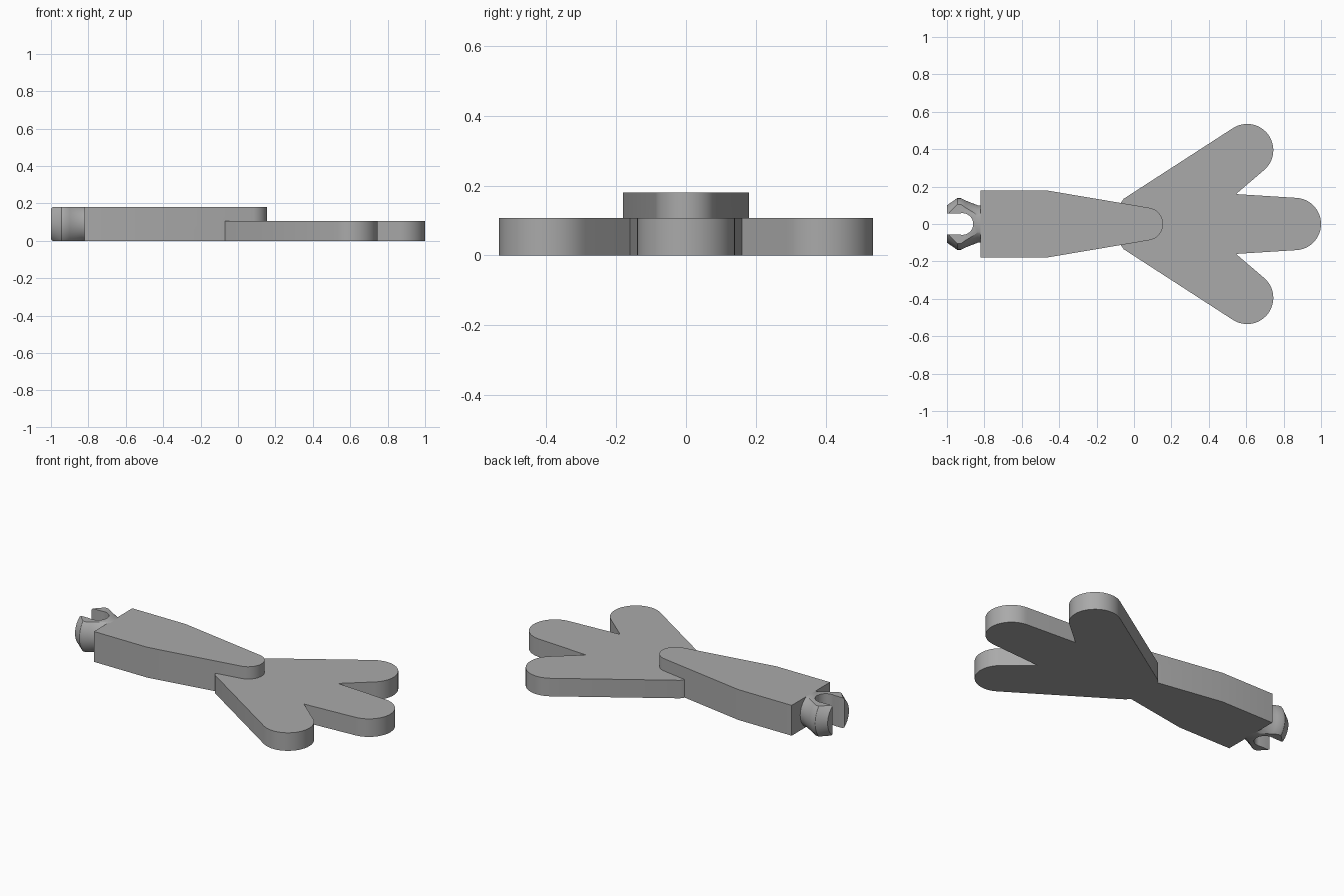
import bpy, bmesh
from math import sin, cos, radians, pi
from mathutils import Matrix

cube = bpy.data.objects.get("Cube")
if cube:
    bpy.data.objects.remove(cube, do_unlink=True)

grey = bpy.data.materials.new("mid grey")
grey.use_nodes = True
color = (0.4, 0.4, 0.4, 1)
grey.diffuse_color = color
grey.node_tree.nodes["Principled BSDF"].inputs["Base Color"].default_value = color


def add_object(name, bm):
    bmesh.ops.recalc_face_normals(bm, faces=bm.faces)
    mesh = bpy.data.meshes.new(name)
    bm.to_mesh(mesh)
    bm.free()
    mesh.materials.append(grey)
    obj = bpy.data.objects.new(name, mesh)
    bpy.context.collection.objects.link(obj)
    return obj


def arc(cx, cy, r, start, end, steps=16):
    angles = [radians(start + (end - start) * i / steps) for i in range(steps + 1)]
    return [(cx + r * cos(a), cy + r * sin(a)) for a in angles]


def mirrored(half):
    """Close a half outline across y = 0, skipping points on the axis."""
    return half + [(x, -y) for x, y in reversed(half) if abs(y) > 1e-5]


def slab(name, outline, low, high):
    bm = bmesh.new()
    face = bm.faces.new([bm.verts.new((x, y, low)) for x, y in outline])
    ret = bmesh.ops.extrude_face_region(bm, geom=[face])
    verts = [v for v in ret["geom"] if isinstance(v, bmesh.types.BMVert)]
    bmesh.ops.translate(bm, vec=(0, 0, high - low), verts=verts)
    return add_object(name, bm)


def lathe_x(name, profile, z, sides=48):
    """Closed barrel turned around a line along x."""
    bm = bmesh.new()
    rings = [[bm.verts.new((x, r * cos(2 * pi * i / sides), z + r * sin(2 * pi * i / sides)))
              for i in range(sides)] for x, r in profile]
    for a, b in zip(rings, rings[1:]):
        for i in range(sides):
            j = (i + 1) % sides
            bm.faces.new((a[i], a[j], b[j], b[i]))
    bm.faces.new(rings[0])
    bm.faces.new(rings[-1])
    return add_object(name, bm)


def boolean(obj, tool, operation):
    mod = obj.modifiers.new("cut", "BOOLEAN")
    mod.object, mod.operation, mod.solver = tool, operation, "EXACT"
    bpy.context.view_layer.objects.active = obj
    bpy.ops.object.modifier_apply(modifier=mod.name)
    bpy.data.objects.remove(tool, do_unlink=True)


# Webbed foot with three rounded toes
foot_half = [(-0.07, 0.114), (-0.055, 0.135)]
foot_half += arc(0.605, 0.395, 0.14, 123, -50, 24)
foot_half += [(0.545, 0.16)]
foot_half += arc(0.86, 0, 0.14, 87, 0)
foot = slab("webbed_foot", mirrored(foot_half), 0, 0.107)

# Tapered leg fused into the foot
leg_half = [(-0.82, 0.18), (-0.47, 0.18)] + arc(0.067, 0, 0.088, 80, 0)
leg = slab("leg", mirrored(leg_half), 0, 0.18)
boolean(foot, leg, "UNION")
foot.name = "leg_and_webbed_foot"

# Open clip: a barrel with flat top and bottom and a rounded slot
clip = lathe_x("clip", [(-1, 0.1), (-0.945, 0.138), (-0.925, 0.138),
                        (-0.9, 0.125), (-0.835, 0.1), (-0.81, 0.1)], 0.09)
trim = slab("clip_trim", [(-1.1, -0.3), (-0.7, -0.3), (-0.7, 0.3), (-1.1, 0.3)], 0, 0.18)
boolean(clip, trim, "INTERSECT")
slot = slab("clip_slot", mirrored([(-1.1, 0.056)] + arc(-0.918, 0, 0.058, 105, 0)), -0.1, 0.3)
boolean(clip, slot, "DIFFERENCE")

# Smooth the rounded walls, keep the corners sharp
for obj in (foot, clip):
    bpy.ops.object.select_all(action="DESELECT")
    obj.select_set(True)
    bpy.context.view_layer.objects.active = obj
    bpy.ops.object.shade_smooth_by_angle(angle=radians(30))
